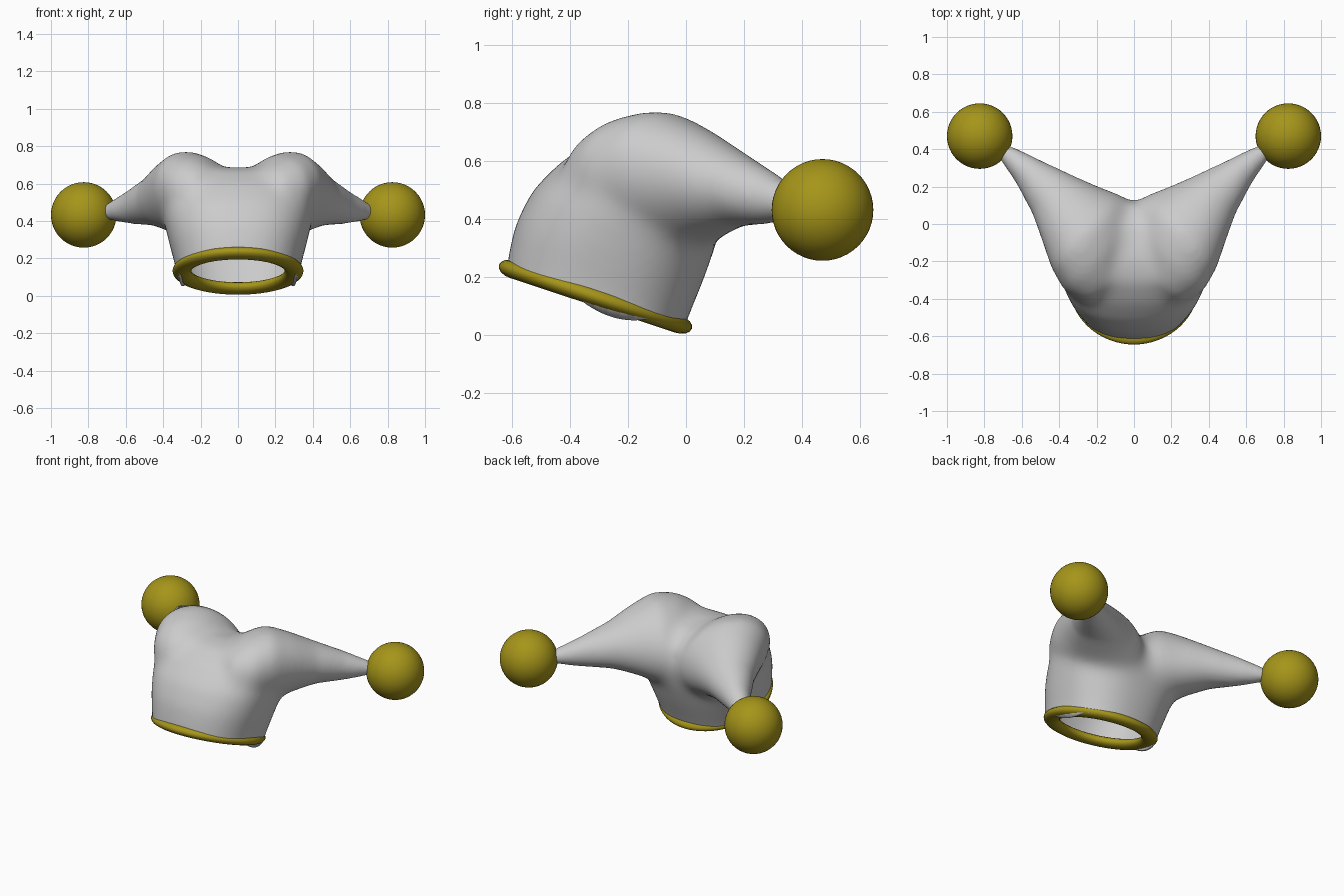
import bpy, bmesh
from math import sin, cos, pi, atan2, copysign
from mathutils import Vector, Matrix

if "Cube" in bpy.data.objects:
    bpy.data.objects.remove(bpy.data.objects["Cube"])

gold = bpy.data.materials.new("gold")
gold.diffuse_color = (0.38, 0.30, 0.01, 1)
gold.use_nodes = True
gold.node_tree.nodes["Principled BSDF"].inputs["Base Color"].default_value = gold.diffuse_color


def power(t, e):
    return copysign(abs(t) ** e, t)


def loft(bm, sections, e=1.0, n=48):
    """Skin a closed tube through (super)ellipses given as (centre, axis_u, axis_v)."""
    rings = []
    for c, u, v in sections:
        rings.append([bm.verts.new(c + u * power(cos(2 * pi * i / n), e)
                                   + v * power(sin(2 * pi * i / n), e)) for i in range(n)])
    for a, b in zip(rings, rings[1:]):
        for i in range(n):
            j = (i + 1) % n
            bm.faces.new((a[i], a[j], b[j], b[i]))
    bm.faces.new(rings[0][::-1])
    bm.faces.new(rings[-1])


# Cap crown: tilted sections (front y, front z, back y, back z, half width)
crown = [(-0.63, 0.03, -0.07, -0.17, 0.31), (-0.62, 0.24, 0.0, 0.04, 0.33),
         (-0.59, 0.38, 0.065, 0.20, 0.37), (-0.53, 0.50, 0.11, 0.33, 0.40),
         (-0.43, 0.60, 0.125, 0.45, 0.40), (-0.31, 0.675, 0.10, 0.57, 0.34),
         (-0.19, 0.69, 0.0, 0.655, 0.18)]
# Right horn: centre, half width, half height, outward lean
horn = [((0.11, -0.30, 0.46), 0.19, 0.22, 0.25), ((0.175, -0.17, 0.51), 0.27, 0.245, 0.25),
        ((0.245, -0.045, 0.53), 0.27, 0.25, 0.25), ((0.345, 0.06, 0.525), 0.205, 0.195, 0.2),
        ((0.44, 0.165, 0.508), 0.148, 0.137, 0.1), ((0.57, 0.285, 0.475), 0.088, 0.09, 0),
        ((0.69, 0.385, 0.45), 0.045, 0.045, 0), ((0.73, 0.42, 0.443), 0.025, 0.025, 0)]

bm = bmesh.new()
loft(bm, [(Vector((0, (fy + by) / 2, (fz + bz) / 2)), Vector((w, 0, 0)),
           Vector((0, (by - fy) / 2, (bz - fz) / 2))) for fy, fz, by, bz, w in crown], e=0.84)
for s in (1, -1):
    side = Vector((s * 0.71, -0.70, 0))
    loft(bm, [(Vector((s * c[0], c[1], c[2])), side * w, (side * lean + Vector((0, 0, 1))) * h)
              for c, w, h, lean in horn])
bmesh.ops.recalc_face_normals(bm, faces=bm.faces)
me = bpy.data.meshes.new("hat_body")
bm.to_mesh(me)
bm.free()
hat = bpy.data.objects.new("hat_body", me)
bpy.context.collection.objects.link(hat)

# Fuse crown and horns
rm = hat.modifiers.new("fuse", 'REMESH')
rm.mode = 'VOXEL'
rm.voxel_size = 0.016
bpy.context.view_layer.objects.active = hat
hat.select_set(True)
bpy.ops.object.modifier_apply(modifier="fuse")

# Soften the joins, fading out toward the thin horn tips
group = hat.vertex_groups.new(name="soft")
for v in hat.data.vertices:
    group.add([v.index], min(1, max(0.12, (0.6 - abs(v.co.x)) / 0.3)), 'REPLACE')
sm = hat.modifiers.new("soften", 'SMOOTH')
sm.factor = 0.5
sm.iterations = 75
sm.vertex_group = "soft"
bpy.ops.object.modifier_apply(modifier="soften")

# Open the head hole along the brim plane and let the sides sag a little
centre = Vector((0, -0.312, 0.133))
tilt = atan2(0.205, 0.62)
normal = Vector((0, sin(tilt), cos(tilt)))
bm = bmesh.new()
bm.from_mesh(hat.data)
bmesh.ops.bisect_plane(bm, geom=bm.verts[:] + bm.edges[:] + bm.faces[:],
                       plane_co=centre - normal * 0.015, plane_no=normal, clear_inner=True)
for v in bm.verts:
    if v.is_boundary:
        sag = max(0, 1 - ((v.co.y + 0.26) / 0.13) ** 2)
        v.co.z -= 0.035 * sag
        v.co.x *= 1 - 0.05 * sag
for f in bm.faces:
    f.smooth = True
bm.to_mesh(hat.data)
bm.free()
so = hat.modifiers.new("cloth", 'SOLIDIFY')
so.thickness = 0.015
so.offset = -1

# Rolled brim, wider than it is thick
bpy.ops.mesh.primitive_torus_add(major_radius=0.30, minor_radius=0.05, major_segments=64,
                                 minor_segments=16, location=centre, rotation=(-tilt, 0, 0))
brim = bpy.context.object
brim.name = "brim"
brim.data.transform(Matrix.Diagonal((1, 1, 0.62, 1)))
brim.data.materials.append(gold)
bpy.ops.object.shade_smooth()

# Bells on the horn tips
for s, name in ((1, "bell_right"), (-1, "bell_left")):
    bpy.ops.mesh.primitive_uv_sphere_add(segments=48, ring_count=24, radius=0.175,
                                         location=(s * 0.825, 0.47, 0.432))
    bell = bpy.context.object
    bell.name = name
    bell.data.materials.append(gold)
    bpy.ops.object.shade_smooth()
